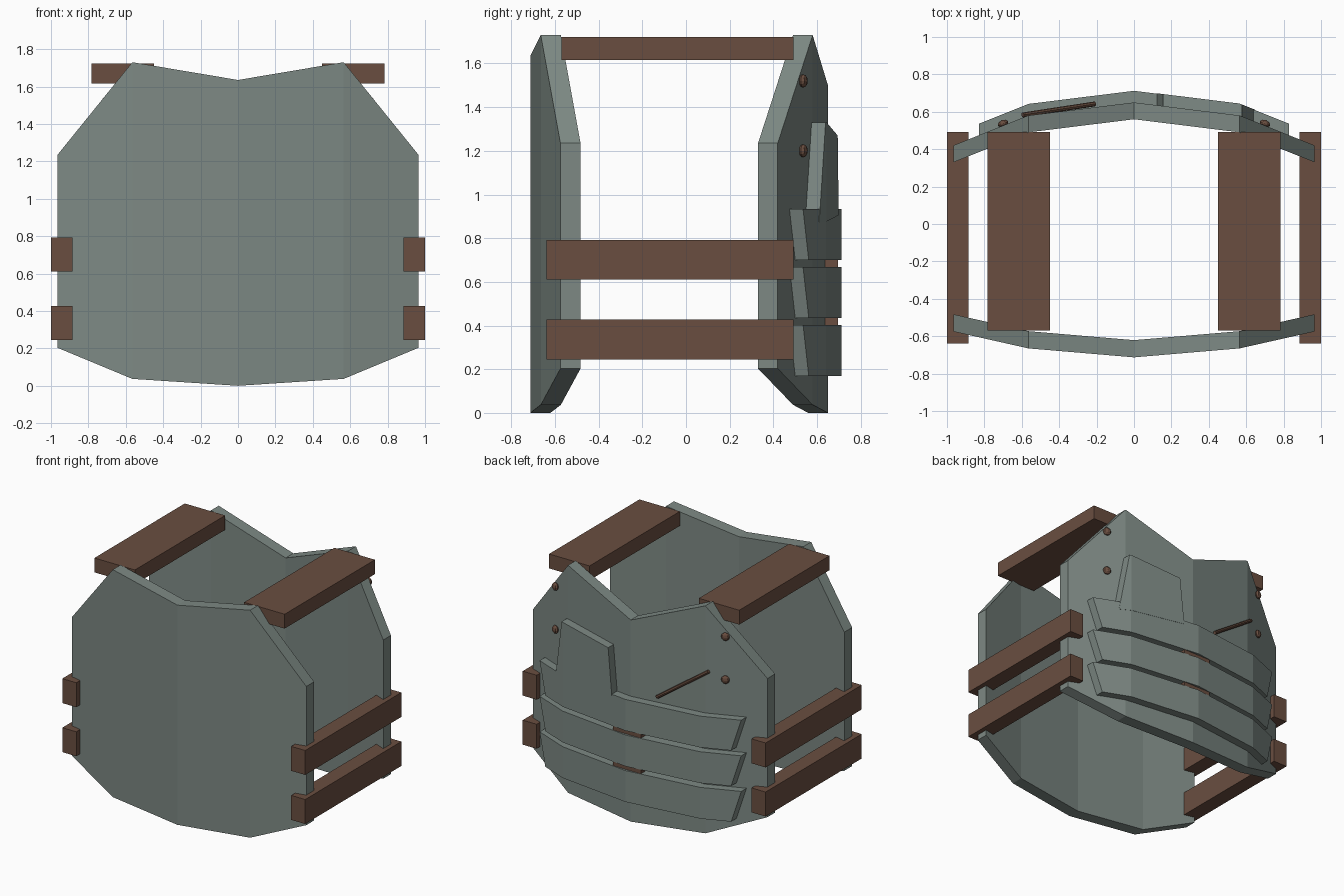
import bpy
import bmesh
from math import atan2
from mathutils import Vector

if "Cube" in bpy.data.objects:
    bpy.data.objects.remove(bpy.data.objects["Cube"], do_unlink=True)


def material(name, rgb):
    m = bpy.data.materials.new(name)
    m.use_nodes = True
    m.diffuse_color = (*rgb, 1)
    m.node_tree.nodes["Principled BSDF"].inputs["Base Color"].default_value = (*rgb, 1)
    return m


steel = material("grey green metal", (0.205, 0.25, 0.23))
leather = material("brown leather", (0.144, 0.076, 0.051))


def finish(name, bm, mat):
    bmesh.ops.recalc_face_normals(bm, faces=bm.faces)
    mesh = bpy.data.meshes.new(name)
    bm.to_mesh(mesh)
    bm.free()
    mesh.materials.append(mat)
    ob = bpy.data.objects.new(name, mesh)
    bpy.context.collection.objects.link(ob)
    return ob


def box(name, lo, hi, mat):
    bm = bmesh.new()
    bmesh.ops.create_cube(bm, size=1)
    lo, hi = Vector(lo), Vector(hi)
    bmesh.ops.scale(bm, vec=hi - lo, verts=bm.verts)
    bmesh.ops.translate(bm, vec=(lo + hi) / 2, verts=bm.verts)
    return finish(name, bm, mat)


def folded(centre, shoulder, side):
    """Depth across the width of a plate with creases at the shoulders."""
    def depth(x):
        x = abs(x)
        if x <= 0.565:
            return centre + (shoulder - centre) * x / 0.565
        return shoulder + (side - shoulder) * (x - 0.565) / 0.4
    return depth


def shell(name, columns, depth, near, far):
    """Slab following a folded surface; columns are (x low, z low, x high, z high)."""
    bm = bmesh.new()
    rings = []
    for xl, zl, xh, zh in columns:
        pts = [(xl, near, zl), (xl, far, zl), (xh, far, zh), (xh, near, zh)]
        rings.append([bm.verts.new((x, depth(x) + d, z)) for x, d, z in pts])
    for a, b in zip(rings, rings[1:]):
        for i in range(4):
            j = (i + 1) % 4
            bm.faces.new((a[i], a[j], b[j], b[i]))
    bm.faces.new(rings[0])
    bm.faces.new(rings[-1])
    return finish(name, bm, steel)


def mirrored(half):
    """Extend columns running from the middle to +x over to -x."""
    return [(-a, b, -c, d) for a, b, c, d in reversed(half[1:])] + half


# Chest and back plates
front_depth = folded(-0.713, -0.665, -0.575)
back_depth = folded(0.65, 0.58, 0.42)
for name, depth, neck, near, far in (
        ("chest_plate", front_depth, 1.635, 0, 0.092),
        ("back_plate", back_depth, 1.5, -0.09, 0)):
    shell(name, mirrored([(0, 0, 0, neck), (0.565, 0.037, 0.565, 1.73),
                          (0.965, 0.203, 0.965, 1.235)]), depth, near, far)

# Three overlapping bands on the back
for i, base in enumerate((0.17, 0.435, 0.70)):
    top = base + 0.233
    shell(f"back_band_{i + 1}", mirrored([(0, base, 0, top), (0.565, base, 0.565, top),
                                          (0.765, base, 0.83, top)]),
          back_depth, -0.005, 0.062)

# Raised patch above the bands
shell("back_patch", [(0.12, 0.905, 0.155, 1.27), (0.563, 0.877, 0.563, 1.33),
                     (0.65, 0.87, 0.577, 1.33)], back_depth, -0.005, 0.064)

# Leather backing joining the bands
box("band_backing", (-0.115, 0.6, 0.3), (0.115, 0.695, 0.8), leather)

# Shoulder and side straps, rivets
for side, s in (("left", 1), ("right", -1)):
    def strap(name, x0, x1, y0, y1, z0, z1):
        box(f"{side}_{name}", (min(s * x0, s * x1), y0, z0),
            (max(s * x0, s * x1), y1, z1), leather)
    strap("shoulder_strap", 0.45, 0.783, -0.57, 0.492, 1.615, 1.722)
    strap("upper_side_strap", 0.885, 1.0, -0.638, 0.492, 0.61, 0.792)
    strap("lower_side_strap", 0.885, 1.0, -0.638, 0.492, 0.245, 0.427)
    for z in (1.2, 1.52):
        bm = bmesh.new()
        bmesh.ops.create_uvsphere(bm, u_segments=8, v_segments=6, radius=0.03)
        rivet = finish(f"{side}_rivet", bm, leather)
        rivet.scale = (1, 0.65, 1)
        rivet.rotation_euler.z = -s * atan2(0.16, 0.4)
        rivet.location = (s * 0.7, 0.537, z)

# Thin cord lying diagonally across the back
start, end = Vector((-0.21, 0.642, 0.98)), Vector((-0.595, 0.583, 1.25))
bm = bmesh.new()
bmesh.ops.create_cone(bm, cap_ends=True, segments=8, radius1=0.013, radius2=0.013,
                      depth=(end - start).length)
cord = finish("back_cord", bm, leather)
cord.location = (start + end) / 2
cord.rotation_euler = (end - start).to_track_quat("Z", "Y").to_euler()
